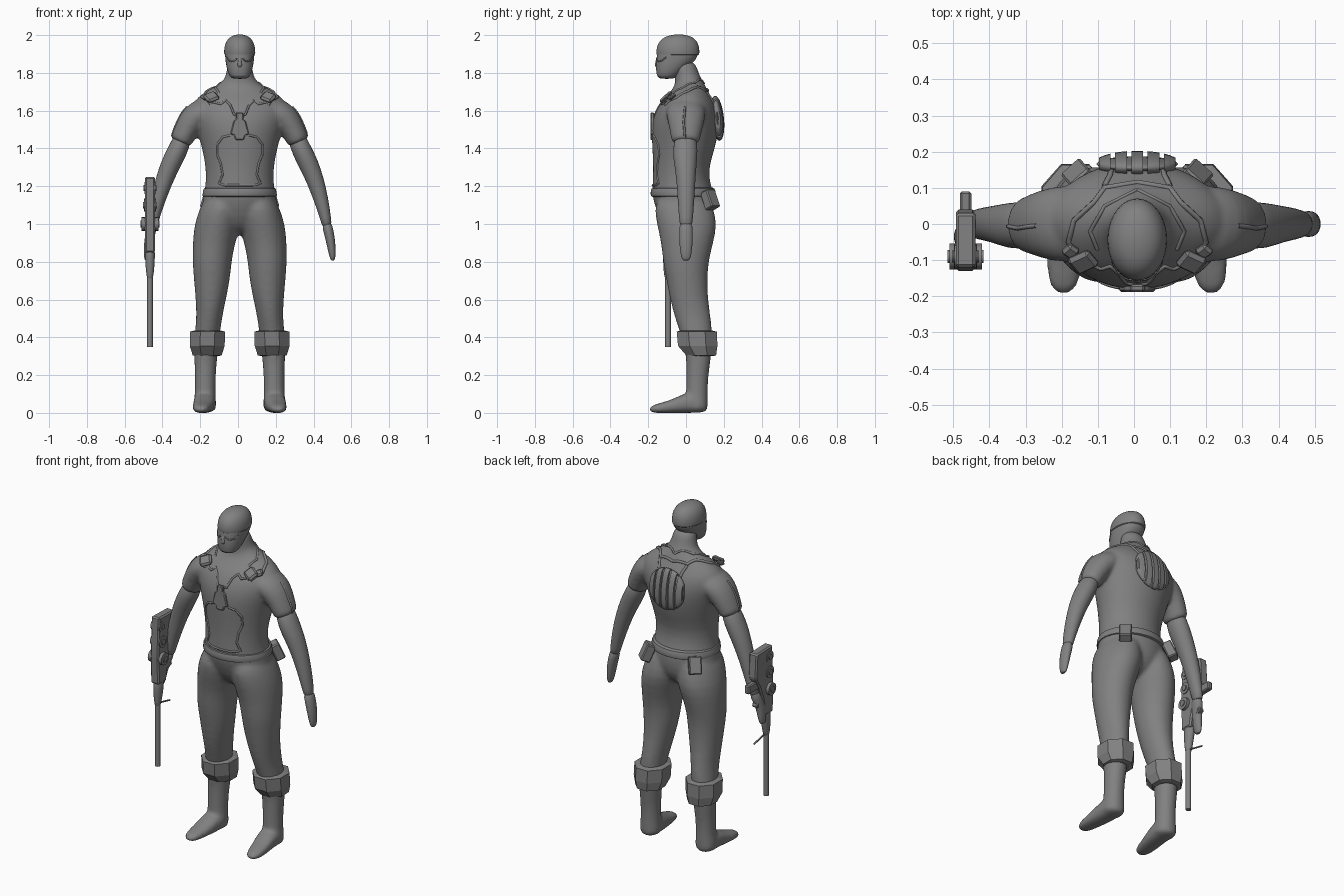
import bpy, bmesh
from math import cos, sin, pi, radians
from mathutils import Vector, Matrix
from mathutils.bvhtree import BVHTree

if bpy.data.objects.get("Cube"):
    bpy.data.objects.remove(bpy.data.objects["Cube"])

grey = bpy.data.materials.new("plain_grey")
grey.use_nodes = True
grey.diffuse_color = (0.22, 0.22, 0.22, 1)
grey.node_tree.nodes["Principled BSDF"].inputs["Base Color"].default_value = grey.diffuse_color
UP = Vector((0, 0, 1))
MIDLINE = Vector((0.009, 0, 0))  # body axis, offset because the rifle widens one side


def finish(name, bm, smooth=True, subdiv=0):
    bmesh.ops.translate(bm, vec=MIDLINE, verts=bm.verts)
    bmesh.ops.recalc_face_normals(bm, faces=bm.faces)
    me = bpy.data.meshes.new(name)
    bm.to_mesh(me)
    bm.free()
    me.materials.append(grey)
    ob = bpy.data.objects.new(name, me)
    bpy.context.collection.objects.link(ob)
    if subdiv:
        ob.modifiers.new("smooth", "SUBSURF").levels = subdiv
        ob.modifiers["smooth"].render_levels = subdiv
    if smooth:
        bpy.context.view_layer.objects.active = ob
        bpy.ops.object.select_all(action="DESELECT")
        ob.select_set(True)
        bpy.ops.object.shade_smooth_by_angle(angle=radians(50))
    return ob


def loft(name, rings, side=1, along=None, segs=20, power=1.0, subdiv=1, turn=0.0):
    """Skin oval rings (x, y, z, half width, half depth) into a closed tube."""
    bm = bmesh.new()
    loops = []
    centres = [Vector(r[:3]) for r in rings]
    for i, r in enumerate(rings):
        t = along or (centres[min(i + 1, len(rings) - 1)] - centres[max(i - 1, 0)]).normalized()
        ref = UP if abs(t.y) > 0.9 else Vector((0, 1, 0))
        u = ref.cross(t).normalized()
        v = t.cross(u)
        loop = []
        for k in range(segs):
            a = 2 * pi * k / segs + turn
            c, s = [abs(q) ** power * (1 if q > 0 else -1) for q in (cos(a), sin(a))]
            p = centres[i] + u * c * r[3] + v * s * r[4]
            loop.append(bm.verts.new((p.x * side, p.y, p.z)))
        loops.append(loop)
    for a, b in zip(loops, loops[1:]):
        for k in range(segs):
            n = (k + 1) % segs
            bm.faces.new((a[k], a[n], b[n], b[k]))
    bm.faces.new(loops[0])
    bm.faces.new(loops[-1])
    return finish(name, bm, subdiv > 0, subdiv)


def upright(rows):
    """Centred rings from (z, y, half width, half depth)."""
    return [(0, y, z, rx, ry) for z, y, rx, ry in rows]


def box(name, at, size, turn=(0, 0, 0), bevel=0.006):
    bm = bmesh.new()
    bmesh.ops.create_cube(bm, size=1)
    bmesh.ops.scale(bm, vec=size, verts=bm.verts)
    bmesh.ops.bevel(bm, geom=bm.edges[:], offset=bevel, segments=1, affect="EDGES")
    m = Matrix.Translation(at)
    for angle, axis in zip(reversed(turn), "ZYX"):
        m = m @ Matrix.Rotation(radians(angle), 4, axis)
    bm.transform(m)
    return finish(name, bm, False)


def plate(name, outline, normal, at, depth, bevel=0.005):
    """Extrude an outline of (across, z) pairs to a slab facing x or y."""
    bm = bmesh.new()
    pts = [(0, a, z) if normal == "X" else (a, 0, z) for a, z in outline]
    face = bm.faces.new([bm.verts.new(p) for p in pts])
    step = Vector((depth, 0, 0)) if normal == "X" else Vector((0, depth, 0))
    new = bmesh.ops.extrude_face_region(bm, geom=[face])["geom"]
    bmesh.ops.translate(bm, vec=step, verts=[g for g in new if isinstance(g, bmesh.types.BMVert)])
    bmesh.ops.translate(bm, vec=Vector(at) - step / 2, verts=bm.verts)
    bmesh.ops.bevel(bm, geom=bm.edges[:], offset=bevel, segments=1, affect="EDGES")
    return finish(name, bm, False)


def rod(name, a, b, radius, segs=12):
    a, b = Vector(a), Vector(b)
    bm = bmesh.new()
    bmesh.ops.create_cone(bm, cap_ends=True, segments=segs, radius1=radius, radius2=radius, depth=(b - a).length)
    bm.transform(Matrix.Translation((a + b) / 2) @ UP.rotation_difference(b - a).to_matrix().to_4x4())
    return finish(name, bm)


# Torso with neck and pelvis
flesh = [loft("body", upright([
    (0.94, 0, .02, .03), (0.97, 0, .09, .1), (1.04, 0, .185, .145), (1.12, -.012, .202, .162),
    (1.17, -.017, .188, .163), (1.22, -.025, .18, .152), (1.3, -.027, .18, .147), (1.4, -.012, .2, .167),
    (1.5, -.005, .228, .18), (1.57, .001, .25, .174), (1.63, .007, .255, .153), (1.67, .012, .225, .125),
    (1.7, .018, .185, .1), (1.73, .022, .125, .083), (1.76, .015, .083, .071), (1.8, .002, .07, .064),
    (1.87, -.01, .064, .06)]), along=UP, segs=28)]
loft("belt", upright([
    (1.14, -.014, .187, .16), (1.145, -.014, .2, .174), (1.165, -.015, .197, .174),
    (1.19, -.016, .193, .17), (1.196, -.016, .18, .155)]), along=UP, segs=28)

# Head, cap and nose
head = loft("head", upright([
    (1.768, -.102, .035, .036), (1.78, -.1, .056, .056), (1.83, -.077, .071, .084), (1.87, -.05, .077, .108),
    (1.91, -.043, .08, .111), (1.95, -.04, .073, .105), (1.985, -.04, .04, .06)]), along=UP, power=.9)
loft("cap", upright([
    (1.892, -.043, .077, .108), (1.895, -.043, .084, .115), (1.92, -.043, .084, .116), (1.955, -.042, .079, .11),
    (1.985, -.04, .06, .085), (1.998, -.039, .036, .052), (2.004, -.039, .01, .014)]), along=UP)
loft("nose", [(0, -.148, 1.89, .008, .006), (0, -.153, 1.86, .011, .01), (0, -.155, 1.838, .015, .012),
              (0, -.15, 1.828, .01, .008)], along=UP, segs=8)

for s in (-1, 1):
    tag = "left_" if s > 0 else "right_"
    # Short sleeve, leg and foot, later merged with the torso
    flesh.append(loft("sleeve", [
        (.11, 0, 1.615, .066, .1), (.19, 0, 1.597, .075, .108), (.236, 0, 1.568, .077, .104), (.27, 0, 1.52, .069, .092),
        (.3, -.002, 1.462, .061, .08), (.311, -.003, 1.436, .059, .075), (.314, -.003, 1.43, .045, .06)], s))
    flesh.append(loft("leg", [
        (.09, -.01, 1.15, .095, .14), (.1, -.012, 1.08, .113, .158), (.116, .006, 1.0, .126, .163),
        (.137, .007, .9, .113, .139), (.147, -.002, .8, .105, .122), (.147, .005, .7, .096, .109),
        (.153, .016, .6, .081, .102), (.161, .037, .5, .068, .096), (.172, .055, .42, .068, .086),
        (.178, .065, .34, .065, .072), (.18, .066, .28, .061, .066), (.182, .06, .2, .056, .059),
        (.183, .057, .1, .055, .058), (.184, .057, .04, .062, .061), (.184, .057, .002, .06, .057)], s, along=UP))
    flesh.append(loft("foot", [
        (.184, .116, .035, .034, .028), (.184, .08, .045, .06, .045), (.185, .02, .056, .06, .057),
        (.189, -.03, .046, .058, .047), (.197, -.09, .032, .054, .033), (.203, -.145, .025, .047, .026),
        (.204, -.178, .02, .036, .02), (.204, -.194, .018, .018, .01)], s,
        along=Vector((0, -1, 0)), power=.8))
    # Forearm and hand
    loft(tag + "arm", [
        (.29, 0, 1.48, .048, .06), (.333, -.005, 1.38, .054, .067), (.364, -.003, 1.32, .053, .06),
        (.401, 0, 1.23, .047, .05), (.434, 0, 1.12, .038, .044), (.457, 0, 1.02, .028, .036),
        (.463, 0, .985, .026, .032)], s)
    hand_y = 0 if s > 0 else -.035
    loft(tag + "hand", [
        (.458, 0, 1.01, .028, .036), (.471, hand_y / 2, .96, .027, .037), (.481, hand_y, .91, .025, .037),
        (.488, hand_y, .86, .021, .032), (.492, hand_y, .82, .015, .026), (.493, hand_y, .805, .008, .015)], s, segs=14)
    loft(tag + "boot_cuff", [
        (.172, .08, .3, .062, .07), (.172, .08, .305, .083, .086), (.172, .062, .355, .1, .113),
        (.17, .057, .43, .1, .115), (.17, .055, .436, .075, .09)], s, along=UP, segs=8, subdiv=0, turn=pi / 8)
    # Belt pouch
    box(tag + "pouch", (s * .158, .128, 1.128), (.07, .055, .1), (24, 0, -s * 42))

# Merge the suit into one continuous skin
bpy.ops.object.select_all(action="DESELECT")
for ob in flesh:
    ob.select_set(True)
body = flesh[0]
bpy.context.view_layer.objects.active = body
bpy.ops.object.convert(target="MESH")
bpy.ops.object.join()
remesh = body.modifiers.new("skin", "REMESH")
remesh.mode, remesh.voxel_size, remesh.use_smooth_shade = "VOXEL", 0.01, True
relax = body.modifiers.new("relax", "SMOOTH")
relax.factor, relax.iterations = 0.5, 10

# Raised trim laid onto the skin
bpy.context.view_layer.update()
graph = bpy.context.evaluated_depsgraph_get()
body_skin = BVHTree.FromObject(body, graph)
head_skin = BVHTree.FromObject(head, graph)


def trim(name, points, aim, side=1, radius=.006, skin=body_skin):
    aim = Vector((aim[0] * side, aim[1], aim[2]))
    cu = bpy.data.curves.new(name, "CURVE")
    cu.dimensions, cu.bevel_depth, cu.bevel_resolution = "3D", radius, 1
    sp = cu.splines.new("POLY")
    path = [Vector((x * side, y, z)) + MIDLINE for x, y, z in points]
    dense = [a.lerp(b, k / 5) for a, b in zip(path, path[1:]) for k in range(5)] + [path[-1]]
    casts = [skin.ray_cast(p - aim * 3, aim)[0] for p in dense]
    hits = [h for h in casts if h]
    sp.points.add(len(hits) - 1)
    for q, h in zip(sp.points, hits):
        q.co = (*h, 1)
    cu.materials.append(grey)
    bpy.context.collection.objects.link(bpy.data.objects.new(name, cu))


for s in (-1, 1):
    trim("chest_trim", [(.14, 0, 1.645), (.1, 0, 1.635), (.075, 0, 1.655), (.05, 0, 1.63), (.03, 0, 1.58), (.0, 0, 1.57)],
         (0, 1, 0), s)
    trim("belly_trim", [(.05, 0, 1.47), (.09, 0, 1.46), (.12, 0, 1.42), (.12, 0, 1.37), (.1, 0, 1.32),
                        (.09, 0, 1.26), (.11, 0, 1.215), (.08, 0, 1.205), (0, 0, 1.205)], (0, 1, 0), s)
    trim("collar_trim", [(.15, -.11, 0), (.19, -.05, 0), (.175, .01, 0), (.12, .06, 0), (.09, .1, 0), (0, .115, 0)],
         (0, 0, -1), s, .008)
    trim("inner_collar_trim", [(.11, -.07, 0), (.13, -.02, 0), (.09, .05, 0), (0, .095, 0)], (0, 0, -1), s)
    trim("back_strap", [(.09, 0, 1.7), (.075, 0, 1.66), (.07, 0, 1.62)], (0, -1, 0), s, .008)
    trim("sleeve_seam", [(0, -.005, 1.62), (0, -.012, 1.54), (0, -.005, 1.45)], (-1, 0, 0), s)
    trim("mask_edge", [(.012, 0, 1.878), (.035, 0, 1.86), (.058, 0, 1.866), (.068, 0, 1.885)], (0, 1, 0), s, .004, head_skin)
    # Shoulder clasp
    box("shoulder_clasp", (s * .15, -.105, 1.672), (.07, .065, .024), (38, s * 20, -s * 25), .01)
    box("shoulder_clasp_tab", (s * .185, -.075, 1.674), (.04, .04, .022), (30, s * 28, -s * 40), .008)

# Chest clasp, fanning out below
half = [(.02, 1.59), (.02, 1.555), (.032, 1.545), (.05, 1.475), (.03, 1.47), (.022, 1.445)]
plate("chest_clasp", half + [(-x, z) for x, z in reversed(half)], "Y", (0, -.178, 0), .02)

# Slatted round vent on the back: a lens with raised slices of a thicker lens
vent = Matrix.Translation((0, .166, 1.56)) @ Matrix.Rotation(radians(6), 4, "X")


def lens(name, radius, thick, left=None, right=None):
    bm = bmesh.new()
    bmesh.ops.create_uvsphere(bm, u_segments=28, v_segments=14, radius=radius)
    bmesh.ops.scale(bm, vec=(1, thick, 1), verts=bm.verts)
    for x, way in ((left, -1), (right, 1)):
        if x is not None:
            cut = bmesh.ops.bisect_plane(bm, geom=bm.verts[:] + bm.edges[:] + bm.faces[:], plane_co=(x, 0, 0),
                                         plane_no=(way, 0, 0), clear_outer=True)["geom_cut"]
            bmesh.ops.edgeloop_fill(bm, edges=[g for g in cut if isinstance(g, bmesh.types.BMEdge)])
    bm.transform(vent)
    finish(name, bm)


lens("back_vent", .113, .16)
for i in range(-2, 3):
    lens("vent_slat", .12, .29, i * .045 - .016, i * .045 + .016)

# Rifle held muzzle down in the right hand
gx = -.475
plate("rifle_body", [(-.12, 1.25), (.03, 1.245), (.04, 1.1), (0, 1.03), (-.03, .95), (-.05, .85), (-.125, .85), (-.13, 1.02)],
      "X", (gx, 0, 0), .054, .008)
box("rifle_handle", (gx, .04, 1.05), (.032, .1, .05))
box("rifle_magazine", (gx, -.02, .93), (.034, .07, .05), (25, 0, 0))
loft("rifle_foregrip", [(gx, -.085, .88, .028, .04), (gx, -.088, .82, .028, .036), (gx, -.095, .74, .022, .025),
                        (gx, -.095, .7, .014, .016)], along=UP, segs=10)
rod("rifle_barrel", (gx, -.095, .35), (gx, -.095, .88), .015)
rod("rifle_strut", (gx, -.11, .73), (gx, .02, .7), .005, 6)
for z, r, reach in ((1.19, .032, .03), (1.1, .034, .032), (1.0, .036, .045)):
    rod("rifle_drum", (gx - reach, -.09, z), (gx + reach, -.09, z), r, 16)
    rod("rifle_drum_hub", (gx - reach - .005, -.09, z), (gx + reach + .005, -.09, z), r / 2, 12)
